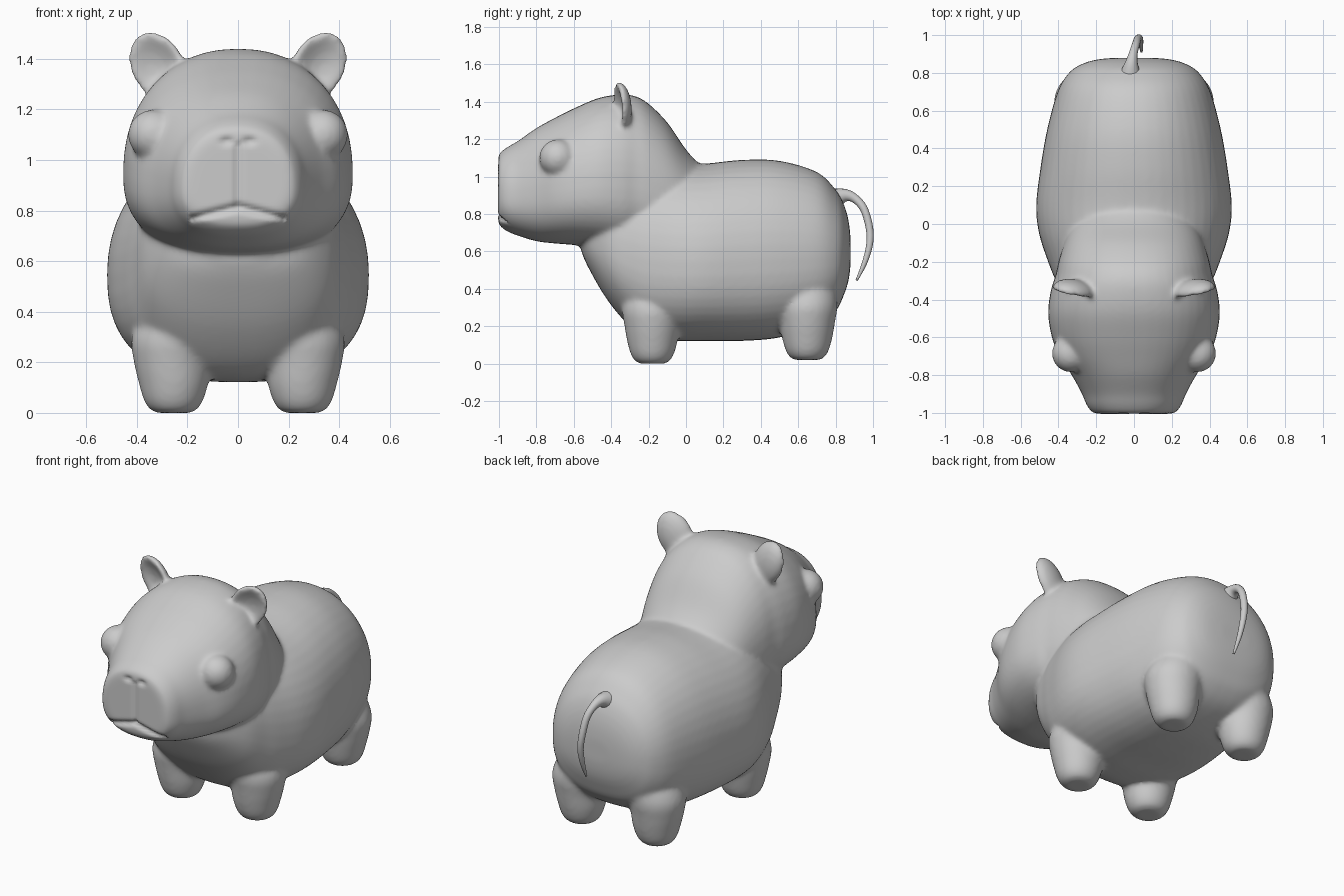
import bpy, bmesh, math
from mathutils import Matrix, Vector

if "Cube" in bpy.data.objects:
    bpy.data.objects.remove(bpy.data.objects["Cube"])


def spline(rows, steps=5):
    """Catmull-Rom interpolation of a list of number rows."""
    out = []
    for i in range(len(rows) - 1):
        a, b, c, d = (rows[max(i - 1, 0)], rows[i], rows[i + 1], rows[min(i + 2, len(rows) - 1)])
        for s in range(steps):
            t = s / steps
            out.append([0.5 * (2 * q + (r - p) * t + (2 * p - 5 * q + 4 * r - u) * t * t
                               + (3 * q - p - 3 * r + u) * t ** 3) for p, q, r, u in zip(a, b, c, d)])
    return out + [list(rows[-1])]


def skin(bm, rings):
    """Closed tube through rings of points."""
    vs = [[bm.verts.new(p) for p in ring] for ring in rings]
    n = len(vs[0])
    for a, b in zip(vs, vs[1:]):
        for i in range(n):
            bm.faces.new((a[i], a[(i + 1) % n], b[(i + 1) % n], b[i]))
    bm.faces.new(vs[0])
    bm.faces.new(vs[-1])


def loft_y(bm, rows, wide, e_top, e_low, n=48):
    """Loft along y; rows are (y, half width, low z, high z)."""
    rings = []
    for y, w, lo, hi in spline(rows):
        zc = lo + (hi - lo) * wide
        ring = []
        for k in range(n):
            c, s = math.cos(2 * math.pi * k / n), math.sin(2 * math.pi * k / n)
            e = 2 / (e_top if s > 0 else e_low)
            h = hi - zc if s > 0 else zc - lo
            ring.append((w * math.copysign(abs(c) ** e, c), y, zc + h * math.copysign(abs(s) ** e, s)))
        rings.append(ring)
    skin(bm, rings)


def leg(bm, x, y, z0, n=32):
    prof = [(0, .07, 0), (.012, .10, 0), (.05, .128, 0), (.12, .15, 0), (.2, .165, .005),
            (.3, .18, .0), (.42, .15, -.03), (.5, .08, -.05)]
    sx = 1 if x > 0 else -1
    skin(bm, [[(x + sx * dx + .92 * r * math.cos(2 * math.pi * k / n),
                y + .9 * r * math.sin(2 * math.pi * k / n), z0 + z) for k in range(n)]
              for z, r, dx in spline(prof, 3)])


def ear(bm, side):
    vs = bmesh.ops.create_uvsphere(bm, u_segments=40, v_segments=24, radius=1)['verts']
    m = (Matrix.Translation((side * .318, -.355, 1.37)) @ Matrix.Rotation(side * math.radians(28), 4, 'Y')
         @ Matrix.Rotation(side * math.radians(14), 4, 'Z'))
    for v in vs:
        x, y, z = v.co
        if y < 0:                      # scooped front
            y += 1.3 * max(0, 1 - x * x - z * z)
        v.co = m @ Vector((x * .108, y * .062, z * .145))


def finish(name, bm):
    bmesh.ops.recalc_face_normals(bm, faces=bm.faces)
    me = bpy.data.meshes.new(name)
    bm.to_mesh(me)
    bm.free()
    ob = bpy.data.objects.new(name, me)
    bpy.context.collection.objects.link(ob)
    return ob


bm = bmesh.new()
# torso
loft_y(bm, [(-.56, .12, .60, .75), (-.52, .26, .51, .88), (-.42, .36, .34, 1.0), (-.3, .415, .2, 1.06),
            (-.2, .455, .14, 1.07), (-.05, .503, .122, 1.07), (.1, .518, .122, 1.07), (.3, .495, .122, 1.09),
            (.5, .46, .14, 1.085), (.7, .405, .2, 1.025), (.8, .345, .28, .93), (.845, .28, .37, .85),
            (.87, .2, .45, .76), (.88, .1, .53, .67)], .45, 2.1, 2.5)
# head with muzzle and nape
loft_y(bm, [(-1.005, .16, .79, 1.07), (-1.0, .215, .745, 1.12), (-.96, .25, .71, 1.155), (-.9, .275, .685, 1.19),
            (-.8, .33, .655, 1.26), (-.7, .395, .643, 1.315), (-.6, .435, .635, 1.365), (-.47, .455, .62, 1.42),
            (-.35, .44, .6, 1.44), (-.27, .415, .6, 1.43), (-.2, .40, .6, 1.39), (-.1, .37, .6, 1.29),
            (0, .33, .6, 1.145), (.07, .28, .6, 1.07), (.14, .2, .6, 1.02)], .40, 2.25, 2.4)
for side in (1, -1):
    leg(bm, side * .255, -.18, 0)
    leg(bm, side * .255, .648, .02)
    ear(bm, side)
    # eye bump
    bmesh.ops.create_icosphere(bm, subdivisions=4, radius=.1,
                               matrix=Matrix.Translation((side * .335, -.685, 1.1)))
animal = finish("animal_body", bm)

# fuse the parts into one soft skin
mod = animal.modifiers.new("fuse", 'REMESH')
mod.mode = 'VOXEL'
mod.voxel_size = .012
mod = animal.modifiers.new("soften", 'SMOOTH')
mod.factor = .5
mod.iterations = 14
dg = bpy.context.evaluated_depsgraph_get()
fused = bpy.data.meshes.new_from_object(animal.evaluated_get(dg))
animal.modifiers.clear()
animal.data = fused

# nose and mouth grooves pressed into the muzzle
for v in fused.vertices:
    x, y, z = v.co
    if y < -.93:
        d = 0
        if .8 < z < 1.07:
            d += .012 * math.exp(-(x / .012) ** 2)
        if abs(x) < .19:
            mouth = .815 - .25 * abs(x)
            d += .02 * math.exp(-((z - mouth) / .014) ** 2)
        d += .016 * math.exp(-((abs(x) - .045) / .025) ** 2 - ((z - 1.075) / .014) ** 2)
        v.co.y += d
fused.shade_smooth()

# tail
bm = bmesh.new()
path = [(-.02, .80, .885, .055), (-.015, .85, .90, .035), (-.005, .90, .885, .024), (.01, .95, .83, .021),
        (.02, .98, .73, .02), (.03, .982, .64, .018), (.035, .955, .54, .014), (.04, .912, .445, .006)]
pts = spline(path, 4)
rings = []
for i, (x, y, z, r) in enumerate(pts):
    t = Vector(pts[min(i + 1, len(pts) - 1)][:3]) - Vector(pts[max(i - 1, 0)][:3])
    u = Vector((1, 0, 0))
    w = t.normalized().cross(u).normalized()
    rings.append([Vector((x, y, z)) + r * (u * math.cos(a) + w * math.sin(a))
                  for a in (2 * math.pi * k / 16 for k in range(16))])
skin(bm, rings)
tail = finish("tail", bm)
tail.data.shade_smooth()
